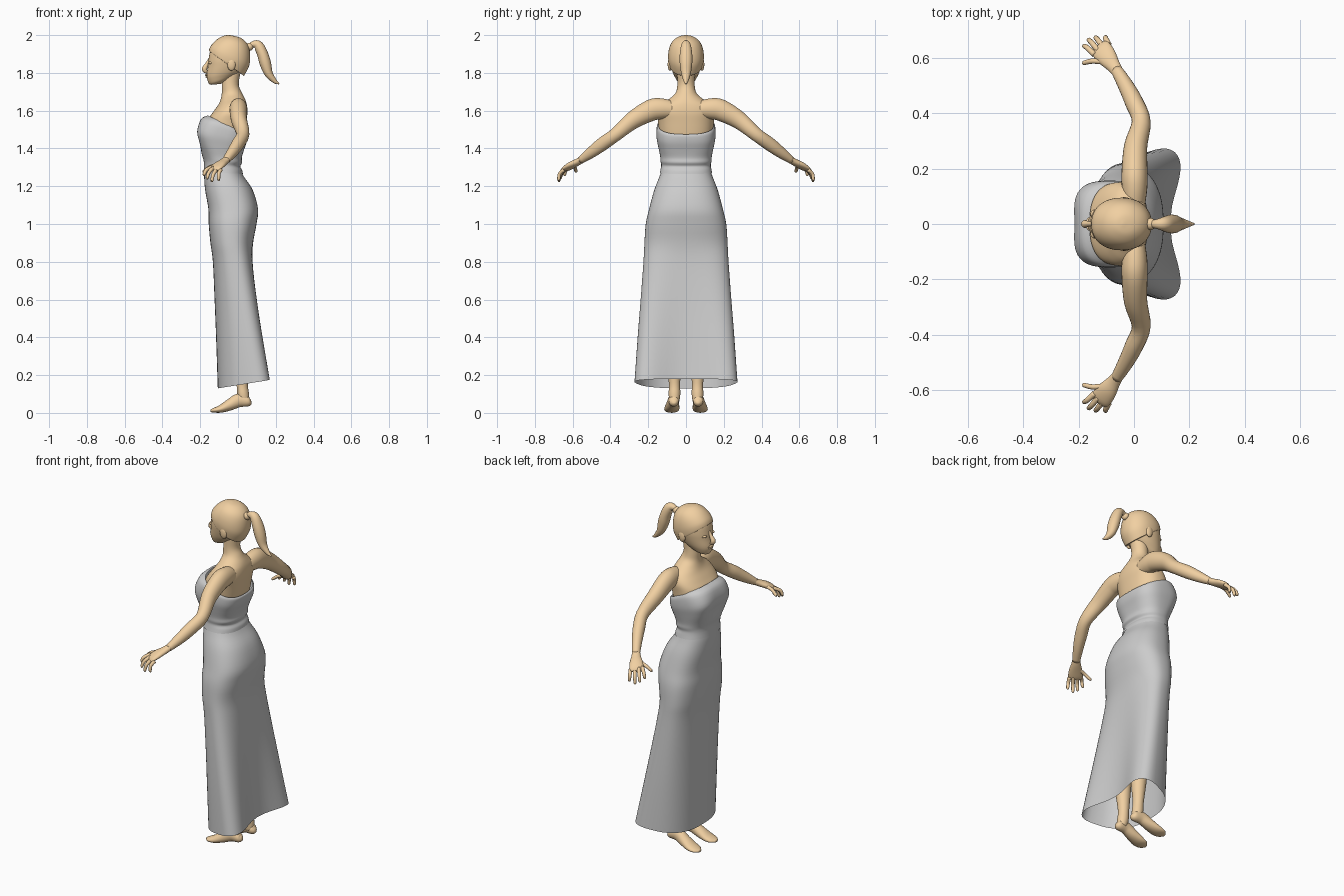
import bpy, bmesh, math
from mathutils import Vector, Matrix

skin = bpy.data.materials.new("skin")
skin.diffuse_color = (0.88, 0.63, 0.36, 1)


def finish(name, bm, mat=None, mirror=False):
    bmesh.ops.recalc_face_normals(bm, faces=bm.faces)
    me = bpy.data.meshes.new(name)
    bm.to_mesh(me)
    bm.free()
    me.shade_smooth()
    ob = bpy.data.objects.new(name, me)
    bpy.context.collection.objects.link(ob)
    if mat:
        me.materials.append(mat)
    if mirror:
        m = ob.modifiers.new("mirror", 'MIRROR')
        m.use_axis = (False, True, False)
        m.use_mirror_merge = False
    return ob


def smooth_rows(rows, k):
    """Catmull-Rom interpolation between rows of numbers."""
    out = []
    for i in range(len(rows) - 1):
        a, b, c, d = rows[max(i - 1, 0)], rows[i], rows[i + 1], rows[min(i + 2, len(rows) - 1)]
        for j in range(k):
            t = j / k
            out.append([0.5 * (2 * q + (r - p) * t + (2 * p - 5 * q + 4 * r - s) * t * t
                        + (3 * q - p - 3 * r + s) * t ** 3) for p, q, r, s in zip(a, b, c, d)])
    return out + [list(rows[-1])]


def skin_rings(rings, caps):
    bm = bmesh.new()
    vs = [[bm.verts.new(p) for p in r] for r in rings]
    n = len(rings[0])
    for a, b in zip(vs, vs[1:]):
        for i in range(n):
            bm.faces.new((a[i], a[(i + 1) % n], b[(i + 1) % n], b[i]))
    if caps:
        bm.faces.new(vs[0])
        bm.faces.new(vs[-1])
    return bm


def loft(name, rows, mat=None, caps=True, n=56, k=4):
    """Row: z front, z back, x front, x back, half width, roundness,
    then optional flare to the back, hollow back, hollow front."""
    rows = [list(r) + [0] * (9 - len(r)) for r in rows]
    rings = []
    for zf, zb, xf, xb, w, p, flare, kb, kf in smooth_rows(rows, k):
        ring = []
        for i in range(n):
            t = 2 * math.pi * i / n
            c, s = math.cos(t), math.sin(t)
            c = math.copysign(abs(c) ** p, c)
            s = math.copysign(abs(s) ** p, s)
            dip = math.cos(math.pi / 2 * min(1, abs(s))) ** 2
            x = (xf + xb) / 2 + (xb - xf) / 2 * c
            x += dip * (kf * max(0, -c) - kb * max(0, c))
            ring.append((x, w * s * (1 + flare * c), (zf + zb) / 2 + (zb - zf) / 2 * c))
        rings.append(ring)
    return finish(name, skin_rings(rings, caps), mat)


def tube(name, rows, ref=(0, 0, 1), mirror=True, n=20, k=4):
    """Row: x, y, z, half width, half height."""
    rows = smooth_rows([list(r) + [r[3]] * (5 - len(r)) for r in rows], k)
    rings = []
    for i, (x, y, z, a, b) in enumerate(rows):
        tan = Vector(rows[min(i + 1, len(rows) - 1)][:3]) - Vector(rows[max(i - 1, 0)][:3])
        side = tan.cross(Vector(ref)).normalized()
        up = side.cross(tan).normalized()
        rings.append([Vector((x, y, z)) + side * a * math.cos(2 * math.pi * j / n)
                      + up * b * math.sin(2 * math.pi * j / n) for j in range(n)])
    return finish(name, skin_rings(rings, True), skin, mirror)


def blob(name, loc, size, mirror=False):
    bm = bmesh.new()
    bmesh.ops.create_uvsphere(bm, u_segments=20, v_segments=12, radius=1,
                              matrix=Matrix.Translation(loc) @ Matrix.Diagonal((*size, 1)))
    return finish(name, bm, skin, mirror)


# Dress: long flared skirt with hollow back
loft("skirt", [
    (1.295, 1.295, -.176, .008, .126, .85),
    (1.25, 1.25, -.179, .032, .141, .85),
    (1.18, 1.18, -.174, .078, .168, .85),
    (1.08, 1.08, -.157, .106, .195, .82),
    (1.00, 1.00, -.155, .098, .213, .82),
    (.90, .90, -.146, .080, .220, .82, .02),
    (.80, .80, -.133, .087, .224, .80, .06, .01),
    (.60, .60, -.124, .122, .236, .78, .12, .03),
    (.40, .40, -.116, .160, .248, .75, .16, .05),
    (.13, .18, -.107, .205, .260, .72, .20, .075),
], caps=False)

# Dress: strapless bodice with gathered waist
loft("bodice", [
    (1.575, 1.475, -.160, .043, .146, .80),
    (1.555, 1.465, -.200, .050, .155, .75, 0, 0, .004),
    (1.49, 1.43, -.227, .045, .156, .70, 0, 0, .012),
    (1.43, 1.39, -.214, .031, .147, .72, 0, 0, .012),
    (1.37, 1.35, -.192, .020, .137, .80),
    (1.34, 1.325, -.183, .022, .135, .85),
    (1.32, 1.305, -.180, .012, .131, .85),
    (1.30, 1.285, -.180, .022, .134, .85),
    (1.275, 1.265, -.181, .026, .139, .85),
], caps=False)

# Torso, shoulders and neck
loft("torso", [
    (1.32, 1.32, -.150, .000, .110, .9),
    (1.45, 1.45, -.175, .030, .138, .85),
    (1.54, 1.54, -.165, .044, .148, .85),
    (1.59, 1.59, -.134, .050, .150, .85),
    (1.63, 1.63, -.105, .047, .130, .9),
    (1.66, 1.66, -.092, .038, .092, 1),
    (1.69, 1.695, -.086, .020, .056, 1),
    (1.73, 1.74, -.086, .004, .046, 1),
    (1.78, 1.81, -.085, .015, .047, 1),
], skin)

# Head
loft("head", [
    (1.737, 1.742, -.140, -.090, .020, 1),
    (1.742, 1.765, -.153, -.045, .043, 1),
    (1.765, 1.79, -.163, -.005, .058, .95),
    (1.79, 1.815, -.166, .025, .070, .95),
    (1.83, 1.85, -.160, .048, .082, .92),
    (1.87, 1.88, -.156, .060, .089, .9),
    (1.92, 1.92, -.146, .059, .089, .9),
    (1.96, 1.96, -.122, .042, .074, .95),
    (1.985, 1.985, -.088, .008, .046, 1),
    (1.996, 1.996, -.055, -.025, .015, 1),
], skin)
tube("nose", [(-.150, 0, 1.872, .008), (-.165, 0, 1.845, .010), (-.177, 0, 1.822, .014),
              (-.170, 0, 1.808, .011), (-.155, 0, 1.803, .005)], ref=(0, 1, 0), mirror=False)
blob("upper_lip", (-.163, 0, 1.789), (.011, .024, .006))
blob("lower_lip", (-.161, 0, 1.779), (.011, .020, .006))
blob("eye", (-.143, .036, 1.853), (.014, .016, .008), True)
blob("ear", (-.035, .085, 1.845), (.022, .012, .034), True)

# Swept-back hair, tie and ponytail
loft("hair_cap", [
    (1.915, 1.785, -.151, .030, .086, .92),
    (1.918, 1.79, -.154, .035, .091, .92),
    (1.94, 1.84, -.146, .060, .095, .92),
    (1.965, 1.90, -.125, .064, .088, .95),
    (1.985, 1.95, -.100, .052, .070, 1),
    (1.998, 1.985, -.070, .015, .038, 1),
    (2.0, 2.0, -.045, -.040, .004, 1),
], skin)
tube("hair_tie", [(.045, 0, 1.927, .014), (.060, 0, 1.938, .022), (.075, 0, 1.946, .015)],
     ref=(0, 1, 0), mirror=False)
tube("ponytail", [
    (.055, 0, 1.935, .012), (.080, 0, 1.951, .017), (.107, 0, 1.945, .026),
    (.130, 0, 1.900, .029, .033), (.145, 0, 1.850, .030, .033), (.163, 0, 1.795, .022, .025),
    (.195, 0, 1.756, .012), (.218, 0, 1.742, .003)], ref=(0, 1, 0), mirror=False)

# Arms held out and down
tube("arm", [
    (.000, .070, 1.605, .040, .045), (.002, .130, 1.610, .046, .055), (.002, .185, 1.602, .047, .057),
    (.006, .280, 1.550, .042, .047), (.026, .370, 1.475, .034, .036), (.000, .440, 1.425, .033, .036),
    (-.030, .500, 1.380, .028, .030), (-.064, .558, 1.337, .021, .019)], n=24)

# Hands: palm, then fingers and thumb curving down
tube("palm", [
    (-.058, .548, 1.345, .021, .018), (-.075, .572, 1.329, .026, .018), (-.098, .603, 1.313, .036, .018),
    (-.119, .631, 1.295, .038, .014), (-.128, .643, 1.285, .031, .007)])
fingers = {
    "index_finger": ((-.143, .612, 1.300), (-.183, .645, 1.258)),
    "middle_finger": ((-.129, .626, 1.297), (-.166, .668, 1.240)),
    "ring_finger": ((-.111, .638, 1.292), (-.140, .676, 1.225)),
    "little_finger": ((-.092, .648, 1.287), (-.103, .676, 1.232)),
    "thumb": ((-.085, .583, 1.318), (-.187, .582, 1.277)),
}
for name, (a, b) in fingers.items():
    a, b = Vector(a), Vector(b)
    mid = a.lerp(b, .55) + Vector((-.004, .006, .008))
    tube(name, [(*a, .011), (*mid, .0095), (*a.lerp(b, .93), .008), (*b, .003)], n=12)

# Legs and pointed feet
tube("leg", [
    (.035, .062, .060, .026), (.027, .061, .100, .031), (.022, .061, .160, .030), (.022, .065, .280, .042),
    (.022, .068, .380, .050), (.000, .070, .500, .046), (-.020, .075, .560, .050),
    (-.030, .080, .750, .068), (-.030, .090, .980, .085)], ref=(1, 0, 0), n=24)
tube("foot", [
    (.070, .064, .062, .010, .010), (.055, .064, .060, .025, .026), (.005, .067, .066, .028, .036),
    (-.045, .071, .042, .035, .030), (-.090, .075, .022, .040, .021), (-.125, .077, .014, .034, .013),
    (-.145, .077, .011, .013, .007)], n=24)
